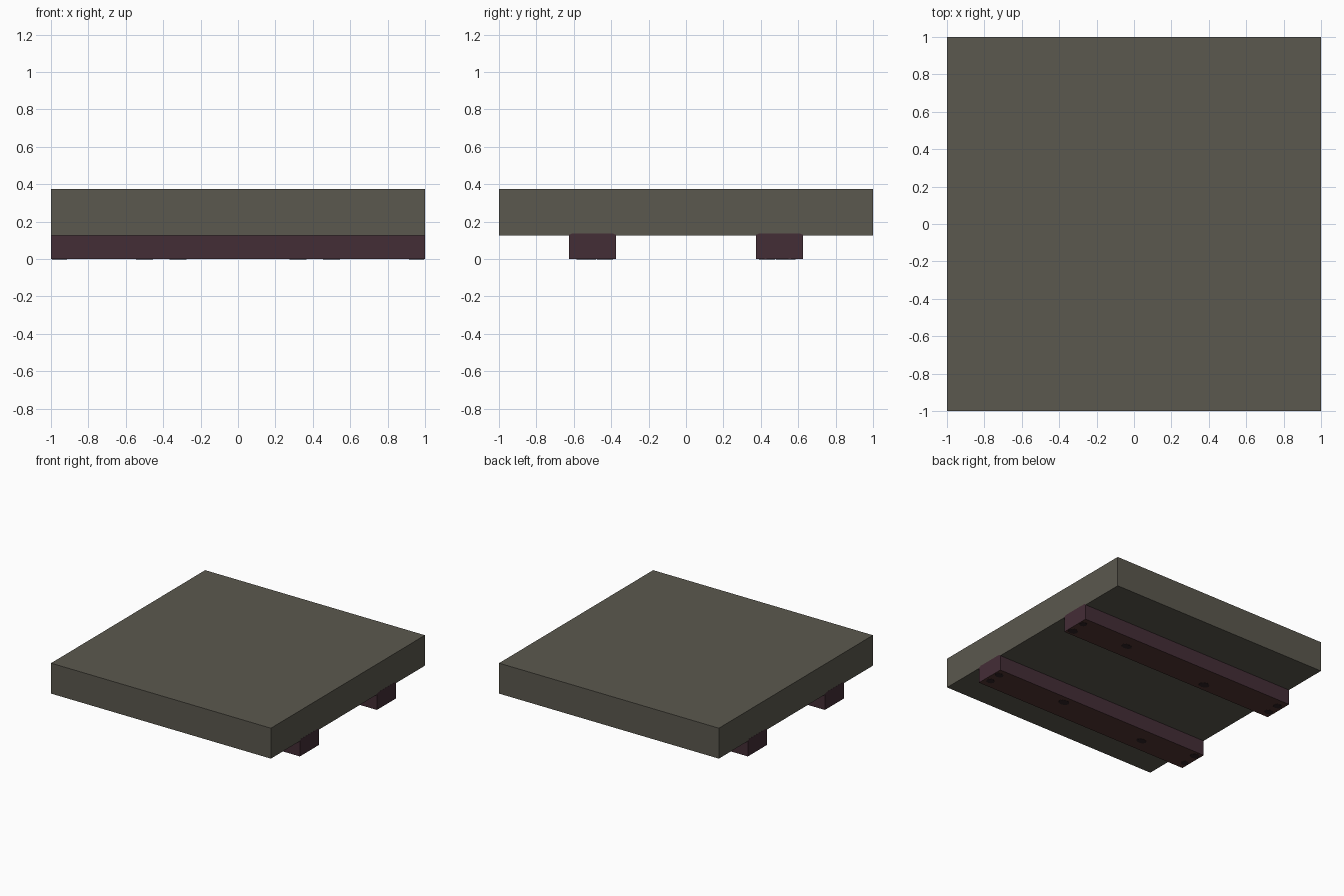
import bpy, bmesh, math

if "Cube" in bpy.data.objects:
    bpy.data.objects.remove(bpy.data.objects["Cube"])


def srgb(r, g, b):
    f = lambda c: (c / 255 / 12.92) if c < 10 else ((c / 255 + 0.055) / 1.055) ** 2.4
    return (f(r), f(g), f(b), 1)


def material(name, rgb):
    m = bpy.data.materials.new(name)
    m.diffuse_color = srgb(*rgb)
    m.use_nodes = True
    m.node_tree.nodes["Principled BSDF"].inputs["Base Color"].default_value = m.diffuse_color
    return m


stone = material("grey olive stone", (91, 88, 78))
maroon = material("dark maroon wood", (68, 45, 54))
brown = material("brown wood underside", (84, 54, 50))
dark = material("dark knot", (48, 34, 36))


def finish(name, bm, mats):
    bmesh.ops.recalc_face_normals(bm, faces=bm.faces)
    me = bpy.data.meshes.new(name)
    bm.to_mesh(me)
    bm.free()
    for m in mats:
        me.materials.append(m)
    ob = bpy.data.objects.new(name, me)
    bpy.context.collection.objects.link(ob)
    return ob


# Slab, a hair shorter than the beams in x so the beam ends show
bm = bmesh.new()
bmesh.ops.create_cube(bm, size=1)
for v in bm.verts:
    v.co.x *= 1.998
    v.co.y *= 2
    v.co.z = 0.25 + v.co.z * 0.25
finish("slab", bm, [stone])


# Beam with a slightly chamfered top, extruded along x, brown below
def beam(name, y):
    bm = bmesh.new()
    prof = [(-.125, 0), (.125, 0), (.125, .13), (.105, .138), (-.105, .138), (-.125, .13)]
    f = bm.faces.new([bm.verts.new((-1, y + a, z)) for a, z in prof])
    ext = bmesh.ops.extrude_face_region(bm, geom=[f])["geom"]
    bmesh.ops.translate(bm, vec=(2, 0, 0),
                        verts=[v for v in ext if isinstance(v, bmesh.types.BMVert)])
    ob = finish(name, bm, [maroon, brown])
    for p in ob.data.polygons:
        p.material_index = 1 if p.normal.z < -0.9 else 0


# Dark knots on the underside: x, offset in y, radii
KNOTS = [(.955, -.075, .04, .035), (.965, .055, .03, .03), (.5, .01, .045, .03),
         (-.32, -.06, .045, .035), (-.95, .05, .035, .03), (-.955, -.06, .035, .03)]


def knots(name, y, s):
    bm = bmesh.new()
    for x, v, rx, ry in KNOTS:
        ring = [bm.verts.new((s * x + rx * math.cos(i * math.pi / 4),
                              y + s * v + ry * math.sin(i * math.pi / 4), 0.001))
                for i in range(8)]
        f = bm.faces.new(ring)
        ext = bmesh.ops.extrude_face_region(bm, geom=[f])["geom"]
        for e in ext:
            if isinstance(e, bmesh.types.BMVert):
                e.co.z = -0.002
    finish(name, bm, [dark])


for side, s in (("back", 1), ("front", -1)):
    beam(side + "_beam", 0.5 * s)
    knots(side + "_beam_knots", 0.5 * s, s)
